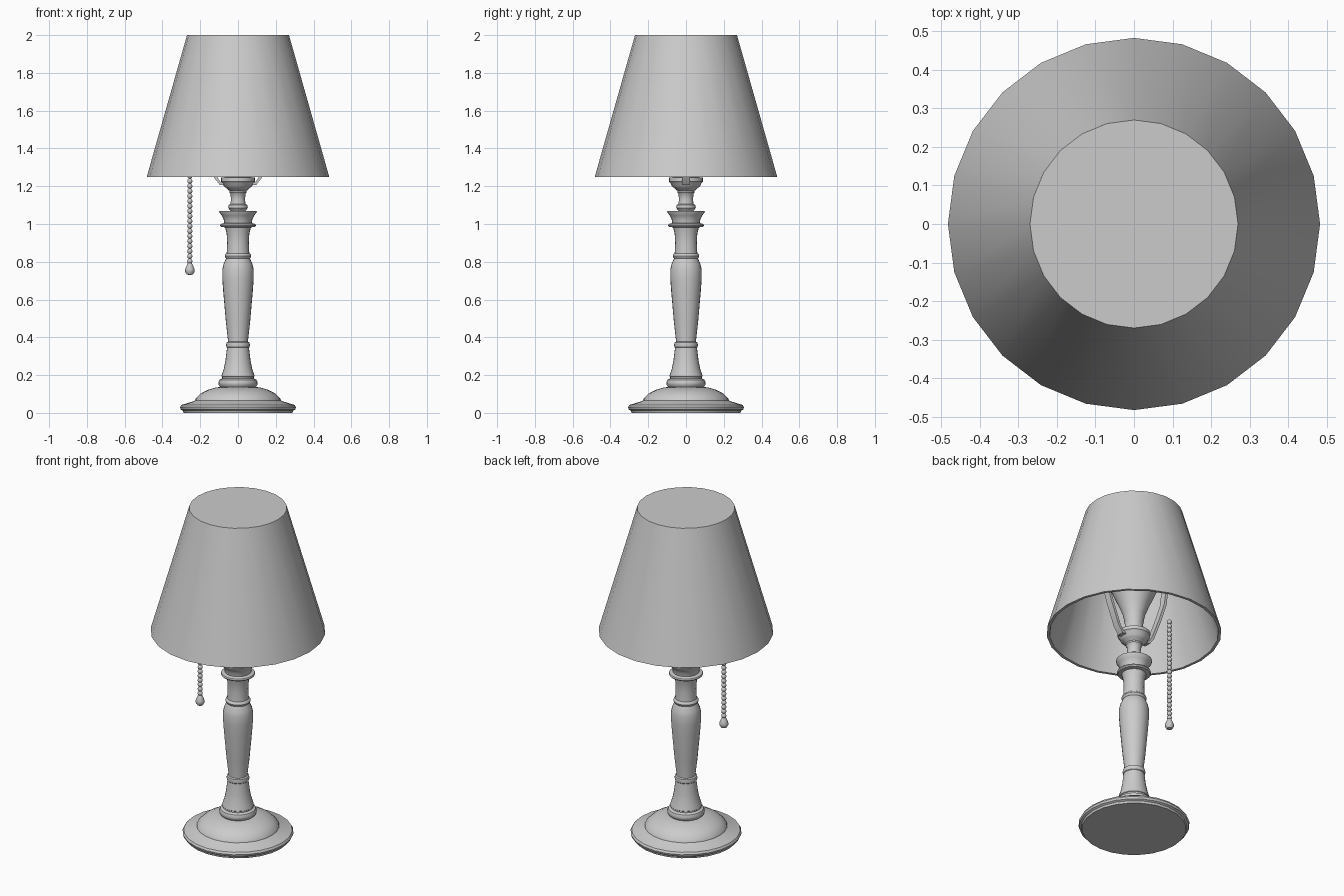
import bpy, bmesh
from math import pi, cos, sin, radians

if "Cube" in bpy.data.objects:
    bpy.data.objects.remove(bpy.data.objects["Cube"])


def lathe(name, profile, x=0, sides=24, angle=35):
    """Revolve (radius, z) points around a vertical axis at x."""
    bm = bmesh.new()
    rings = []
    for r, z in profile:
        if r == 0:
            rings.append([bm.verts.new((x, 0, z))] * sides)
        else:
            rings.append([bm.verts.new((x + r * cos(2 * pi * i / sides), r * sin(2 * pi * i / sides), z))
                          for i in range(sides)])
    for a, b in zip(rings, rings[1:]):
        for i in range(sides):
            j = (i + 1) % sides
            corners = list(dict.fromkeys([a[i], a[j], b[j], b[i]]))
            bm.faces.new(corners)
    return finish(name, bm, angle)


def finish(name, bm, angle):
    bmesh.ops.recalc_face_normals(bm, faces=bm.faces)
    mesh = bpy.data.meshes.new(name)
    bm.to_mesh(mesh)
    bm.free()
    obj = bpy.data.objects.new(name, mesh)
    bpy.context.collection.objects.link(obj)
    bpy.ops.object.select_all(action='DESELECT')
    obj.select_set(True)
    bpy.context.view_layer.objects.active = obj
    bpy.ops.object.shade_smooth_by_angle(angle=radians(angle))
    return obj


# round foot
lathe("base", [(0, 0), (.288, 0), (.292, .012), (.303, .018), (.307, .03), (.3, .042), (.235, .062),
               (.228, .066), (.225, .076), (.195, .104), (.16, .122), (.12, .134), (.09, .138), (0, .138)])

# turned column
lathe("column", [(0, .13), (.092, .135), (.102, .148), (.104, .16), (.098, .175), (.084, .182), (.084, .19),
                 (.088, .193), (.086, .2), (.075, .235), (.066, .28), (.058, .345),
                 (.061, .348), (.063, .36), (.061, .373), (.053, .377), (.053, .384),
                 (.064, .48), (.078, .64), (.083, .71), (.083, .76), (.076, .79), (.063, .818),
                 (.068, .824), (.07, .831), (.067, .839), (.06, .845), (.057, .9), (.06, .95), (.068, .982),
                 (.09, .985), (.095, .992), (.092, 1.0), (.073, 1.005), (.076, 1.025), (.086, 1.045),
                 (.098, 1.06), (.1, 1.07), (0, 1.07)])

# lamp holder
lathe("socket", [(0, 1.065), (.04, 1.07), (.052, 1.085), (.05, 1.1), (.04, 1.107), (.037, 1.13), (.04, 1.16),
                 (.046, 1.167), (.046, 1.176), (.062, 1.19), (.075, 1.2), (.08, 1.215), (.09, 1.225),
                 (.09, 1.245), (.055, 1.25), (.05, 1.3), (0, 1.3)])

# light bulb
lathe("bulb", [(0, 1.29), (.05, 1.3), (.06, 1.36), (.083, 1.42), (.11, 1.48), (.135, 1.54), (.145, 1.59),
               (.138, 1.65), (.115, 1.7), (.07, 1.735), (0, 1.75)], angle=60)

# shade: hollow shell with a closed top
lathe("lampshade", [(0, 2), (.27, 2), (.483, 1.25), (.467, 1.25), (.256, 1.985), (0, 1.985)])

# harp: flat strap swept up each side of the bulb to the top of the shade
path = [(0, 1.215), (.095, 1.215), (.12, 1.25), (.17, 1.38), (.21, 1.5), (.225, 1.62),
        (.205, 1.76), (.15, 1.87), (.07, 1.93), (0, 1.95)]
loop = path + [(-x, z) for x, z in path[-2:0:-1]]
bm = bmesh.new()
sections = []
for i, (x, z) in enumerate(loop):
    px, pz = loop[i - 1]
    nx, nz = loop[(i + 1) % len(loop)]
    dx, dz = nx - px, nz - pz
    length = (dx * dx + dz * dz) ** .5
    ox, oz = dz / length * .008, -dx / length * .008
    sections.append([bm.verts.new((x + s * ox, y, z + s * oz))
                     for s, y in ((1, -.02), (1, .02), (-1, .02), (-1, -.02))])
for i, b in enumerate(sections):
    a = sections[i - 1]
    for k in range(4):
        m = (k + 1) % 4
        bm.faces.new((a[k], a[m], b[m], b[k]))
finish("harp", bm, 40)

# beaded pull chain
CHAIN_X = -.255
bm = bmesh.new()
for i in range(24):
    bead = bmesh.ops.create_uvsphere(bm, u_segments=10, v_segments=6, radius=.0145)
    bmesh.ops.translate(bm, verts=bead["verts"], vec=(CHAIN_X, 0, .803 + i * .0265))
finish("pull_chain", bm, 60)

# teardrop pull
lathe("chain_pull", [(0, .729), (.016, .733), (.025, .747), (.025, .76), (.017, .78), (.009, .797), (0, .8)],
      x=CHAIN_X, sides=10, angle=40)
